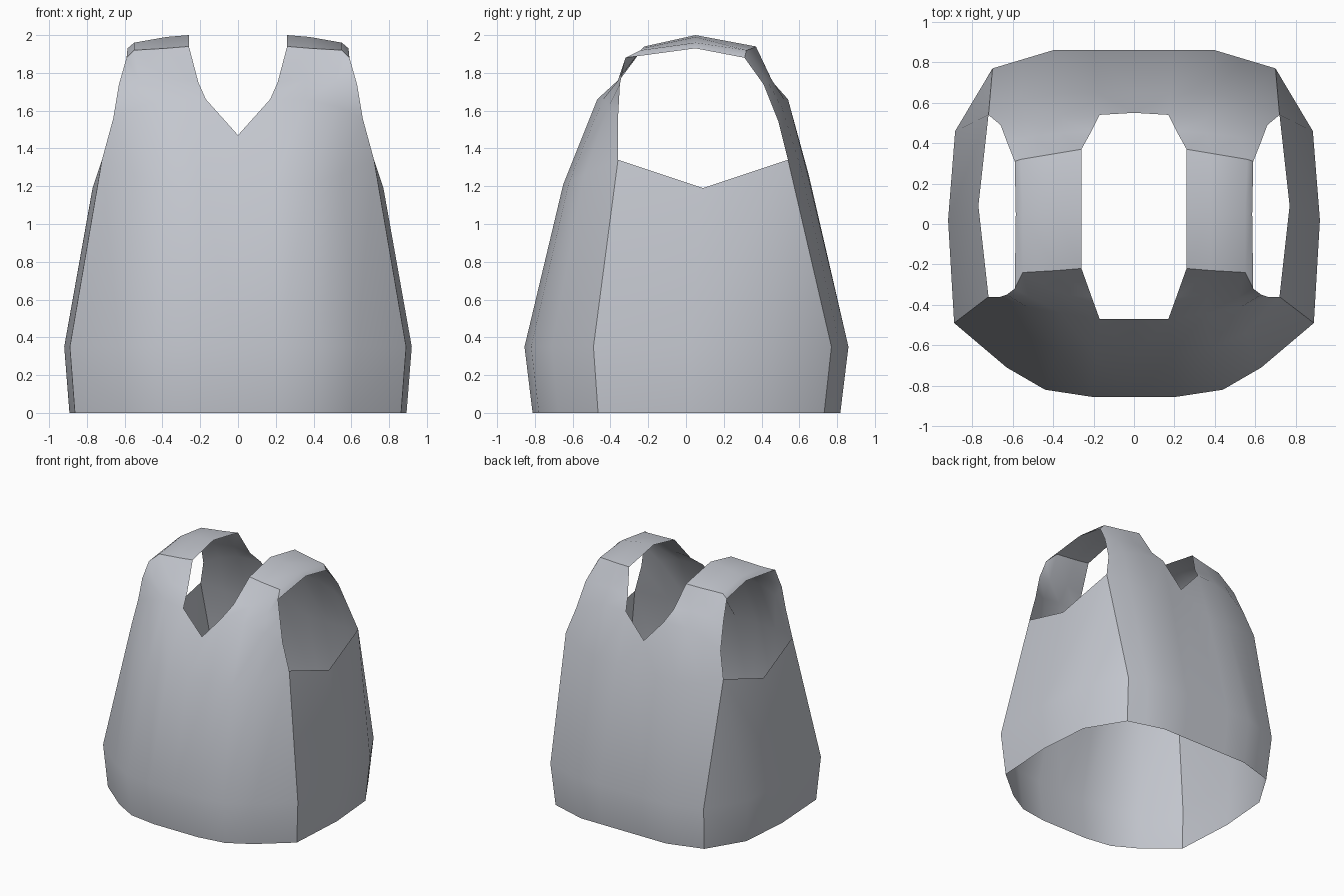
import bpy
import bmesh
from math import radians

default_cube = bpy.data.objects.get("Cube")
if default_cube:
    bpy.data.objects.remove(default_cube, do_unlink=True)

# One plain cloth colour for the whole garment
cloth = bpy.data.materials.new("grey_cloth")
cloth.use_nodes = True
cloth.diffuse_color = (0.55, 0.57, 0.62, 1)
cloth.node_tree.nodes["Principled BSDF"].inputs["Base Color"].default_value = cloth.diffuse_color


def hem(ring):
    """Bottom ring: the widest ring drawn in slightly and dropped to the ground."""
    return [(x * 0.97, y * 0.95, 0) for x, y, z in ring]


def loft(name, rows, flip=False):
    """Skin neighbouring rows of points and mirror the result across x.

    Rows are aligned on their last point, so a shorter row leaves an opening
    at the centre. Repeated points collapse quads into triangles.
    """
    bm = bmesh.new()
    grid = [[bm.verts.new(point) for point in row] for row in rows]
    for low, high in zip(grid, grid[1:]):
        count = min(len(low), len(high))
        low, high = low[-count:], high[-count:]
        for i in range(count - 1):
            face = [low[i], low[i + 1], high[i + 1], high[i]]
            bm.faces.new(face[::-1] if flip else face)
    bmesh.ops.remove_doubles(bm, verts=bm.verts[:], dist=0.0005)
    mesh = bpy.data.meshes.new(name)
    bm.to_mesh(mesh)
    bm.free()
    mesh.materials.append(cloth)

    panel = bpy.data.objects.new(name, mesh)
    bpy.context.collection.objects.link(panel)
    mirror = panel.modifiers.new("mirror", "MIRROR")
    mirror.use_clip = True
    mirror.merge_threshold = 0.001

    bpy.ops.object.select_all(action="DESELECT")
    panel.select_set(True)
    bpy.context.view_layer.objects.active = panel
    bpy.ops.object.shade_smooth_by_angle(angle=radians(50))
    return panel


# Front: widest ring, chest, neckline, collarbone and shoulder seam
front_ring = [(0, -.855, .35), (.21, -.855, .35), (.44, -.82, .35), (.63, -.71, .35), (.89, -.49, .35)]
front_chest = [(0, -.645, 1.21), (.19, -.65, 1.21), (.38, -.62, 1.22), (.55, -.54, 1.26), (.72, -.36, 1.34)]
front_neck = [(0, -.47, 1.47), (.17, -.47, 1.66), (.36, -.44, 1.66), (.53, -.41, 1.62), (.66, -.36, 1.56)]
front_collar = [(.21, -.36, 1.75), (.36, -.35, 1.77), (.52, -.36, 1.76), (.63, -.35, 1.74)]
front_shoulder = [(.26, -.22, 1.94), (.38, -.23, 1.93), (.55, -.24, 1.92), (.59, -.32, 1.88)]
loft("front_panel", [hem(front_ring), front_ring, front_chest, front_neck, front_collar, front_shoulder])

# Back: same layout, with a flatter cross-section
back_ring = [(0, .86, .35), (.2, .86, .35), (.4, .86, .35), (.55, .815, .35), (.7, .77, .35)]
back_chest = [(0, .65, 1.26), (.18, .65, 1.26), (.37, .645, 1.26), (.56, .61, 1.29), (.72, .54, 1.34)]
back_neck = [(0, .55, 1.47), (.17, .54, 1.66), (.36, .52, 1.66), (.53, .51, 1.61), (.66, .49, 1.54)]
back_collar = [(.21, .46, 1.75), (.36, .45, 1.77), (.52, .43, 1.76), (.63, .41, 1.74)]
back_shoulder = [(.26, .37, 1.94), (.38, .35, 1.93), (.56, .32, 1.92), (.59, .31, 1.88)]
loft("back_panel", [hem(back_ring), back_ring, back_chest, back_neck, back_collar, back_shoulder], flip=True)

# Sides: join the seams and dip under the armholes
side_ring = [front_ring[-1], (.92, .02, .35), (.885, .46, .35), back_ring[-1]]
armhole = [front_chest[-1], (.77, .09, 1.19), back_chest[-1], back_chest[-1]]


def side_panels():
    """The last upper quad closes to a triangle, so its end is nudged then welded."""
    end = tuple(c + 0.0001 for c in armhole[-1])
    return loft("side_panels", [hem(side_ring), side_ring, armhole[:-1] + [end]])


side_panels()

# Straps: arch from the front shoulder seam over to the back one
strap_top = [(.26, .05, 2), (.38, .05, 1.99), (.55, .05, 1.96), (.585, .05, 1.93)]
loft("shoulder_straps", [front_shoulder, strap_top, back_shoulder])
